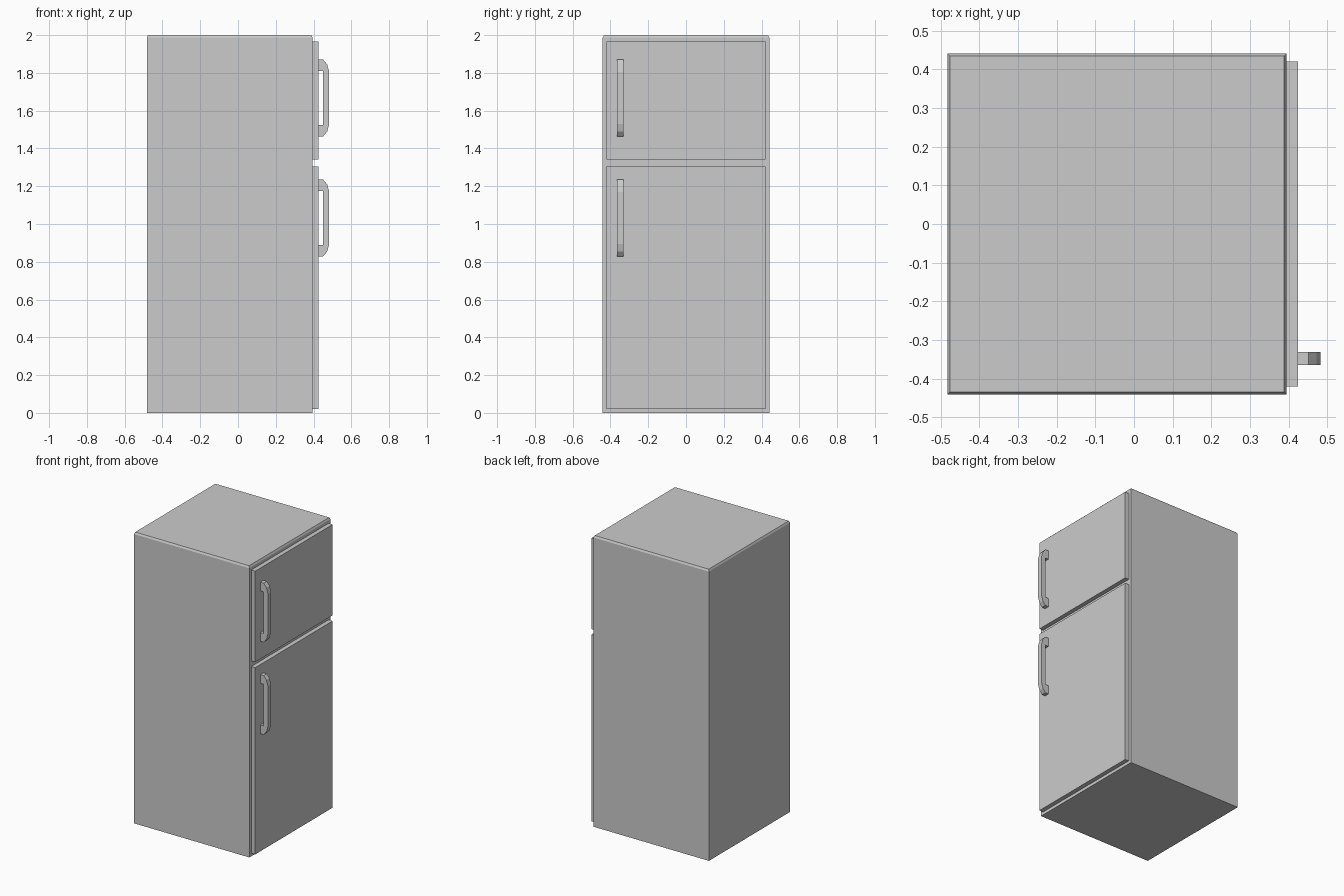
import bpy, bmesh

if "Cube" in bpy.data.objects:
    bpy.data.objects.remove(bpy.data.objects["Cube"])

BACK, FACE, DOOR = -0.483, 0.395, 0.425   # x of cabinet back, cabinet front, door front


def make_object(name, bm):
    bmesh.ops.recalc_face_normals(bm, faces=bm.faces)
    mesh = bpy.data.meshes.new(name)
    bm.to_mesh(mesh)
    bm.free()
    ob = bpy.data.objects.new(name, mesh)
    bpy.context.collection.objects.link(ob)
    return ob


def box_mesh(x0, x1, y0, y1, z0, z1):
    bm = bmesh.new()
    bmesh.ops.create_cube(bm, size=1)
    bmesh.ops.scale(bm, vec=(x1 - x0, y1 - y0, z1 - z0), verts=bm.verts)
    bmesh.ops.translate(bm, vec=((x0 + x1) / 2, (y0 + y1) / 2, (z0 + z1) / 2), verts=bm.verts)
    return bm


def extrude_xz(name, profile, y0, y1):
    bm = bmesh.new()
    face = bm.faces.new([bm.verts.new((x, y0, z)) for x, z in profile])
    ext = bmesh.ops.extrude_face_region(bm, geom=[face])
    verts = [v for v in ext["geom"] if isinstance(v, bmesh.types.BMVert)]
    bmesh.ops.translate(bm, vec=(0, y1 - y0, 0), verts=verts)
    return make_object(name, bm)


# Cabinet: straight sides, top rim narrowed to a small chamfer
bm = box_mesh(BACK, FACE, -0.441, 0.441, 0, 1.987)
top = max(bm.faces, key=lambda f: f.calc_center_median().z)
bmesh.ops.inset_region(bm, faces=[top], thickness=0.009)
bmesh.ops.translate(bm, vec=(0, 0, 0.013), verts=top.verts)
make_object("cabinet", bm)

# Doors
for name, z0, z1 in (("freezer_door", 1.342, 1.967), ("fridge_door", 0.021, 1.304)):
    make_object(name, box_mesh(FACE, DOOR, -0.42, 0.42, z0, z1))

# Handles: half profile (x, height above handle middle), mirrored top to bottom
outer = [(DOOR - 0.003, 0.203), (0.451, 0.203), (0.472, 0.178), (0.483, 0.138)]
inner = [(0.449, 0.143), (DOOR - 0.003, 0.143)]
for name, mid in (("freezer_handle", 1.667), ("fridge_handle", 1.032)):
    half = outer + [(x, -z) for x, z in reversed(outer)]
    back = [(x, -z) for x, z in reversed(inner)] + inner
    extrude_xz(name, [(x, mid + z) for x, z in half + back], -0.365, -0.331)
